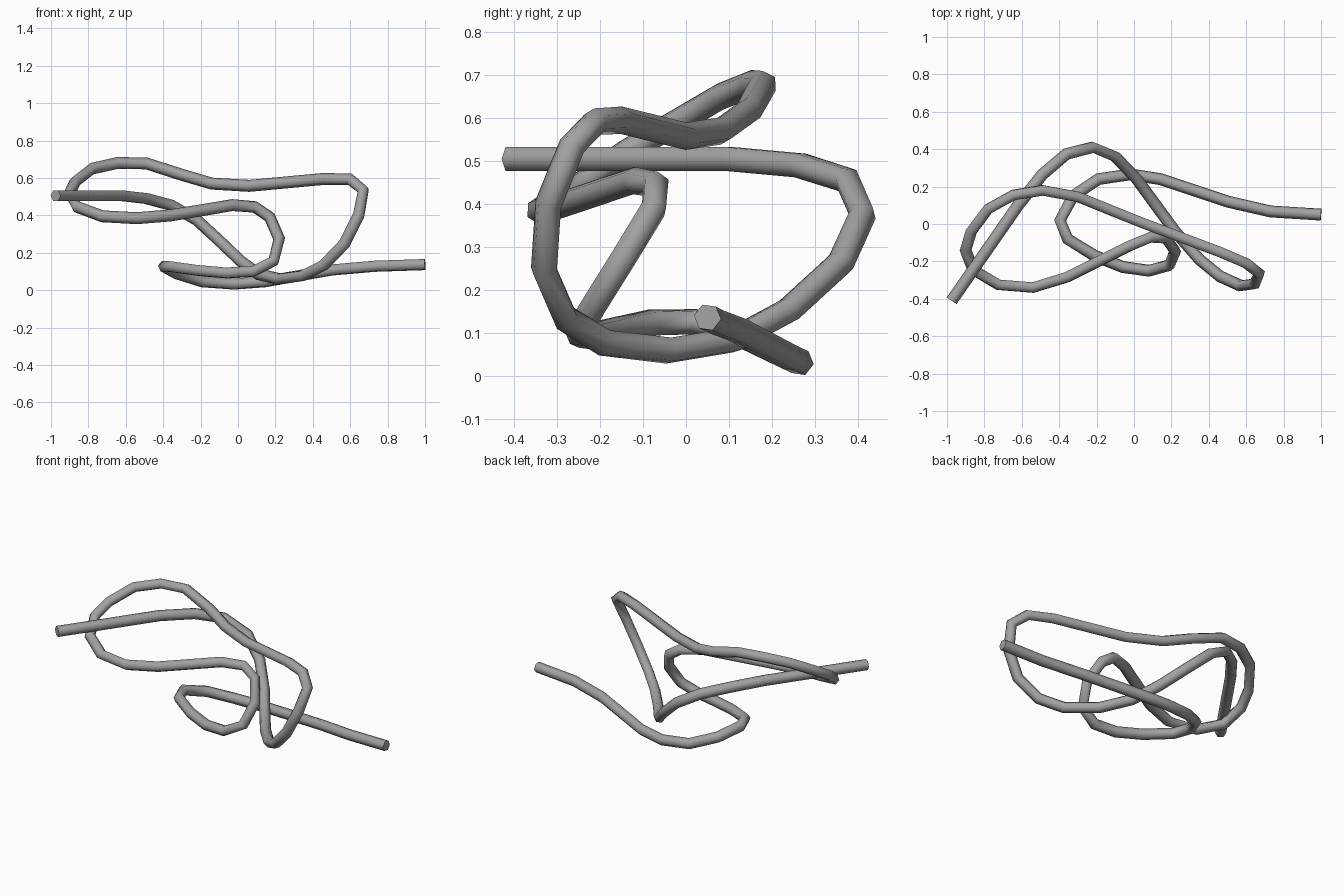
import bpy

# Centreline of the rope
path = [
    (-0.975, -0.41, 0.505), (-0.62, 0.10, 0.505), (-0.49, 0.265, 0.49), (-0.36, 0.375, 0.455),
    (-0.22, 0.41, 0.375), (-0.10, 0.36, 0.265), (0.015, 0.24, 0.155), (0.11, 0.11, 0.085),
    (0.22, -0.04, 0.06), (0.35, -0.19, 0.078), (0.46, -0.28, 0.135), (0.57, -0.33, 0.25),
    (0.645, -0.32, 0.40), (0.67, -0.265, 0.535), (0.60, -0.21, 0.592), (0.46, -0.15, 0.595),
    (0.06, 0.0, 0.558), (-0.14, 0.08, 0.57), (-0.30, 0.145, 0.617), (-0.49, 0.18, 0.678),
    (-0.645, 0.155, 0.68), (-0.78, 0.08, 0.65), (-0.87, -0.04, 0.58), (-0.90, -0.14, 0.52),
    (-0.86, -0.245, 0.445), (-0.725, -0.325, 0.395), (-0.54, -0.34, 0.385), (-0.36, -0.285, 0.40),
    (-0.03, -0.12, 0.455), (0.09, -0.07, 0.445), (0.17, -0.075, 0.39), (0.22, -0.145, 0.275),
    (0.19, -0.22, 0.155), (0.08, -0.25, 0.10), (-0.06, -0.23, 0.092), (-0.21, -0.17, 0.105),
    (-0.355, -0.08, 0.125), (-0.395, 0.02, 0.127), (-0.325, 0.15, 0.088), (-0.19, 0.24, 0.045),
    (-0.02, 0.265, 0.033), (0.14, 0.24, 0.045), (0.50, 0.12, 0.108), (0.73, 0.067, 0.128),
    (1.0, 0.05, 0.137)]

# Six-sided tube swept along the centreline
curve = bpy.data.curves.new("rope", 'CURVE')
curve.dimensions = '3D'
curve.bevel_depth = 0.032
curve.bevel_resolution = 1
curve.use_fill_caps = True
spline = curve.splines.new('POLY')
spline.points.add(len(path) - 1)
for point, co in zip(spline.points, path):
    point.co = (*co, 1)

rope = bpy.data.objects.new("rope", curve)
bpy.context.collection.objects.link(rope)
bpy.context.view_layer.objects.active = rope
rope.select_set(True)
bpy.ops.object.convert(target='MESH')
rope = bpy.context.object
rope.name = "rope"
bpy.ops.object.shade_smooth_by_angle(angle=1.13)

# Plain grey
grey = bpy.data.materials.new("grey")
grey.diffuse_color = (0.36, 0.36, 0.36, 1)
rope.data.materials.clear()
rope.data.materials.append(grey)
